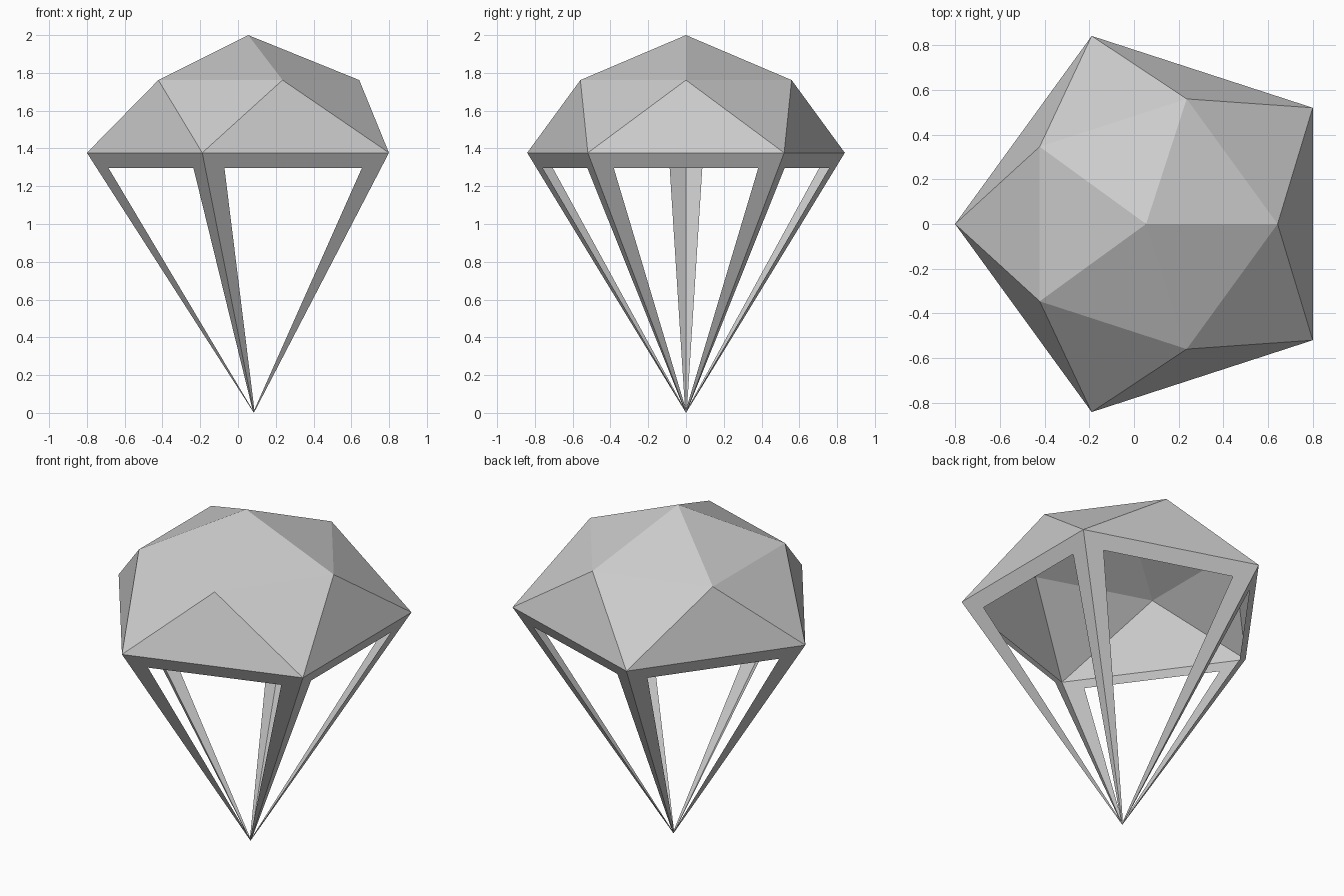
import bpy
from math import cos, sin, radians
from mathutils import Vector

if "Cube" in bpy.data.objects:
    bpy.data.objects.remove(bpy.data.objects["Cube"])


def ring(cx, radius, z, start):
    """Five points evenly spaced around a vertical axis."""
    return [Vector((cx + radius * cos(radians(start + 72 * i)),
                    radius * sin(radians(start + 72 * i)), z)) for i in range(5)]


def make_mesh(name, verts, faces):
    mesh = bpy.data.meshes.new(name)
    mesh.from_pydata(verts, [], faces)
    mesh.update()
    obj = bpy.data.objects.new(name, mesh)
    bpy.context.collection.objects.link(obj)
    return obj


crown = Vector((0.054, 0, 2.0))
upper = ring(0.054, 0.588, 1.762, 0)
rim = ring(0.084, 0.884, 1.377, 36)
tip = Vector((0.084, 0, 0))

# Canopy: open faceted dome (crown 0, upper ring 1-5, rim 6-10)
faces = []
for i in range(5):
    j = (i + 1) % 5
    u, u2, r, r2 = 1 + i, 1 + j, 6 + i, 6 + j
    faces += [(0, u, u2), (u, r, u2), (r, r2, u2)]
make_mesh("canopy", [crown] + upper + rim, faces)

# Suspension frame: five thin triangular panels, each with a triangular opening
verts = rim + [tip]
faces = []
for i in range(5):
    a, b = i, (i + 1) % 5
    left, right = rim[a].lerp(tip, 0.058), rim[b].lerp(tip, 0.058)
    n = len(verts)
    middle = (rim[a] + rim[b]) / 2
    verts += [left.lerp(right, 0.109), right.lerp(left, 0.109), tip.lerp(middle, 0.012)]
    inner = (n, n + 1, n + 2)
    outer = (a, b, 5)
    for k in range(3):
        m = (k + 1) % 3
        faces.append((outer[m], outer[k], inner[k], inner[m]))
make_mesh("suspension_frame", verts, faces)
